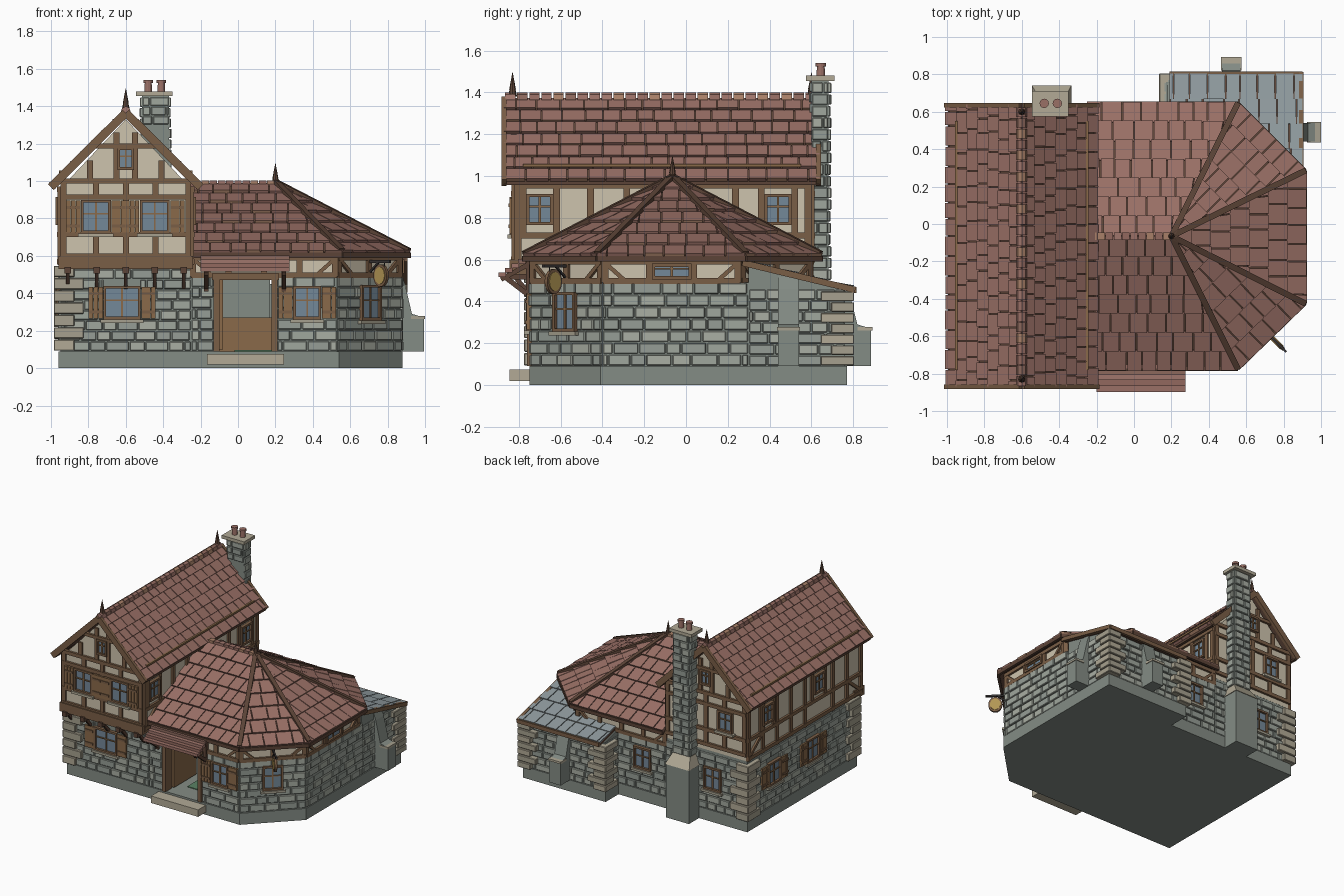
import bpy, bmesh, math, random
from mathutils import Vector as V, Matrix

if "Cube" in bpy.data.objects:
    bpy.data.objects.remove(bpy.data.objects["Cube"])

random.seed(4)
I = Matrix.Identity(4)
parts = {}

def mat(name, r, g, b):
    m = bpy.data.materials.new(name)
    m.diffuse_color = [((c / 255 + .055) / 1.055) ** 2.4 for c in (r, g, b)] + [1]
    m.use_nodes = True
    m.node_tree.nodes["Principled BSDF"].inputs["Base Color"].default_value = m.diffuse_color
    return m

STONE = [mat(f"stone{i}", *c) for i, c in enumerate([(160, 167, 158), (150, 158, 150), (170, 175, 164)])]
CORE = [mat("mortar", 132, 140, 133)]
TAN = [mat(f"pale_stone{i}", *c) for i, c in enumerate([(178, 170, 150), (166, 160, 142)])]
TILE = [mat(f"clay_tile{i}", *c) for i, c in enumerate([(154, 112, 102), (146, 105, 95), (160, 118, 108), (168, 128, 104), (140, 104, 92)])]
SLATE = [mat(f"slate{i}", *c) for i, c in enumerate([(145, 156, 160), (160, 168, 160), (136, 146, 152)])]
WOOD = [mat("timber", 122, 94, 70)]
DARK = [mat("dark_wood", 92, 68, 55)]
PLANK = [mat("shutter_wood", 138, 106, 74)]
PLASTER = [mat("plaster", 206, 196, 174)]
GLASS = [mat("glass", 116, 136, 152)]
IRON = [mat("iron", 55, 52, 52)]
GOLD = [mat("gold", 178, 150, 84)]
RUG = [mat("rug", 90, 130, 100)]

# ---- helpers: pieces collect into one mesh per named part ----
def paint(bm, mats, verts):
    k = random.randrange(len(mats))
    for f in {f for v in verts for f in v.link_faces}:
        f.material_index = k

def mesh(name, mats):
    return parts.setdefault(name, (bmesh.new(), mats))[0]

def span(name, mats, x0, x1, y0, y1, z0, z1, M=I):
    bm = mesh(name, mats)
    c = Matrix.Translation(((x0 + x1) / 2, (y0 + y1) / 2, (z0 + z1) / 2))
    r = bmesh.ops.create_cube(bm, size=1, matrix=M @ c @ Matrix.Diagonal((x1 - x0, y1 - y0, z1 - z0, 1)))
    paint(bm, mats, r["verts"])

def beam(name, mats, p, q, w, h, M=I):
    p, q = M @ V(p), M @ V(q)
    d = (q - p).normalized()
    y = (V((0, 0, 1)) if abs(d.z) < .99 else V((1, 0, 0))).cross(d).normalized()
    R = Matrix((d, y, d.cross(y))).transposed().to_4x4()
    span(name, mats, 0, (q - p).length, -w / 2, w / 2, -h / 2, h / 2, Matrix.Translation(p) @ R)

def loft(name, mats, a, b):
    bm = mesh(name, mats)
    va, vb = [bm.verts.new(p) for p in a], [bm.verts.new(p) for p in b]
    n = len(a)
    fs = [bm.faces.new(va[::-1]), bm.faces.new(vb)]
    fs += [bm.faces.new((va[i], va[(i + 1) % n], vb[(i + 1) % n], vb[i])) for i in range(n)]
    bmesh.ops.recalc_face_normals(bm, faces=fs)
    paint(bm, mats, va)

def extrude(name, mats, pts, vec):
    loft(name, mats, [V(p) for p in pts], [V(p) + V(vec) for p in pts])

def cone(name, mats, c, r1, r2, h, n=10, M=I):
    r = bmesh.ops.create_cone(mesh(name, mats), cap_ends=True, segments=n, radius1=r1, radius2=r2,
                              depth=h, matrix=Matrix.Translation(V(c) + V((0, 0, h / 2))) @ M)

def frame(p, q):
    # wall frame: x along the wall, -y outward, z up
    d = (V(q) - V(p)).normalized()
    M = Matrix(((d.x, -d.y, 0, p[0]), (d.y, d.x, 0, p[1]), (0, 0, 1, 0), (0, 0, 0, 1)))
    return M, (V(q) - V(p)).length

def window(M, u, z, w, h, shutters=False, sill=True):
    a, b, c, d = u - w / 2, u + w / 2, z - h / 2, z + h / 2
    span("window_glass", GLASS, a, b, -.008, .01, c, d, M)
    for s in ((a - .015, a, c, d), (b, b + .015, c, d), (a - .015, b + .015, c - .015, c), (a - .015, b + .015, d, d + .015)):
        span("window_frames", WOOD, s[0], s[1], -.025, .01, s[2], s[3], M)
    span("window_bars", PLANK, u - .005, u + .005, -.016, 0, c, d, M)
    span("window_bars", PLANK, a, b, -.016, 0, z + .01, z + .018, M)
    if sill:
        span("window_sills", TAN, a - .03, b + .03, -.035, .01, c - .033, c - .015, M)
    for s in (-1, 1) if shutters else ():
        for k in range(3):
            m = u + s * (w / 2 + .03 + k * .026)
            span("shutters", PLANK, m - .012, m + .012, -.024, .005, c - .01, d + .01, M)
        m = u + s * (w / 2 + .056)
        for zz in (c + .025, d - .025):
            span("shutter_battens", WOOD, m - .036, m + .036, -.03, 0, zz - .008, zz + .008, M)

def stones(M, L, z0, z1, holes=()):
    n = max(1, round((z1 - z0) / .055))
    h = (z1 - z0) / n
    for i in range(n):
        lo, hi = z0 + i * h, z0 + (i + 1) * h
        x = -random.uniform(0, .06)
        while x < L:
            nx = x + random.uniform(.07, .14)
            segs = [(max(x, 0), min(nx, L))]
            for u, z, w, hh, *_ in holes:
                if lo < z + hh / 2 and hi > z - hh / 2:
                    segs = [t for a, b in segs for t in ((a, min(b, u - w / 2 - .01)), (max(a, u + w / 2 + .01), b))]
            for a, b in segs:
                if b - a > .015:
                    span("stone_blocks", STONE, a + .003, b - .003, -random.uniform(.007, .014), .01, lo + .003, hi - .003, M)
            x = nx

def wall(p, q, top, wins=()):
    M, L = frame(p, q)
    span("stone_walls", CORE, 0, L, 0, .06, .085, top, M)
    stones(M, L, .09, top, wins)
    for w in wins:
        window(M, *w)

def timber(M, L, z0, z1, posts, rails, name="timber_frame"):
    for u in posts:
        span(name, WOOD, u - .016, u + .016, -.014, .01, z0, z1, M)
    for z in rails:
        span(name, WOOD, 0, L, -.017, .01, z - .014, z + .014, M)

def roof(name, mats, A, B, C, D, rows, thick=.02):
    A, B, C, D = map(V, (A, B, C, D))
    e, n = (B - A).normalized(), (B - A).cross(D - A).normalized()
    tri = [A, B, C] if (C - D).length < 1e-4 else [A, B, C, D]
    extrude(name + "_deck", DARK, tri, n * -.018)
    for r in range(rows):
        t0, t1 = r / rows, (r + 1) / rows
        lb, rb, lt, rt = A.lerp(D, t0), B.lerp(C, t0), A.lerp(D, t1), B.lerp(C, t1)
        ul, ur, vl, vr = ((p - A).dot(e) for p in (lb, rb, lt, rt))
        x = ul - random.uniform(0, .07)
        while x < ur:
            y = x + random.uniform(.075, .115)
            b0, b1 = max(x, ul), min(y - .006, ur)
            c0, c1 = min(max(x, vl), vr), max(min(y - .006, vr), vl)
            if b1 - b0 > .008:
                c1 = max(c1, c0 + .0005)
                q = [lb + e * (b0 - ul), lb + e * (b1 - ul), lt + e * (c1 - vl), lt + e * (c0 - vl)]
                k = random.uniform(.85, 1.15) * thick
                loft(name, mats, q, [q[0] + n * k, q[1] + n * k, q[2] + n * .006, q[3] + n * .006])
            x = y

def quoins(cx, cy, sx, sy, top):
    n = 7
    for i in range(n):
        lx, ly = (.16, .11) if i % 2 else (.11, .16)
        h = (top - .09) / n
        xs, ys = sorted((cx + sx * .035, cx + sx * (.035 - lx))), sorted((cy + sy * .035, cy + sy * (.035 - ly)))
        span("corner_quoins", TAN, *xs, *ys, .093 + i * h, .087 + (i + 1) * h)

# ---- plinth and stone ground floor ----
extrude("plinth", CORE, [(x, y, 0) for x, y in ((-.96, -.75), (.54, -.75), (.88, -.41), (.88, .77), (.16, .77), (.16, .61), (-.96, .61))], (0, 0, .09))
span("tower_base", CORE, -.949, -.25, -.739, .599, .085, .55)
wall((-.95, -.74), (-.25, -.74), .53, [(.33, .35, .17, .15, True)])
wall((-.25, -.74), (-.13, -.74), .49)
wall((.21, -.74), (.53, -.74), .49, [(.16, .35, .12, .15, True)])
wall((.53, -.74), (.87, -.40), .49, [(.24, .35, .12, .16)])
wall((.87, -.40), (.87, .3), .49)
wall((.87, .3), (.87, .76), .46)
wall((.87, .76), (.17, .76), .45)
wall((.17, .76), (.17, .6), .45)
wall((.17, .6), (-.25, .6), .49, [(.22, .34, .12, .14)])
wall((-.25, .6), (-.95, .6), .53, [(.41, .34, .12, .15)])
wall((-.95, .6), (-.95, -.74), .53, [(.32, .35, .13, .15, True), (.8, .35, .13, .15, True)])
for q in ((-.95, -.74, -1, -1, .55), (-.95, .6, -1, 1, .53), (.87, .77, 1, 1, .45), (.17, .77, -1, 1, .45)):
    quoins(*q)

# ---- lean-to with slate roof and buttresses ----
extrude("lean_to_body", CORE, [(.18, .3, .3), (.18, .755, .3), (.18, .755, .455), (.18, .3, .565)], (.685, 0, 0))
roof("slate_roof", SLATE, (.9, .8, .462), (.19, .8, .462), (.19, .27, .592), (.9, .27, .592), 4, .014)
beam("lean_to_verge", WOOD, (.895, .27, .585), (.895, .81, .455), .025, .03)
beam("lean_to_verge", WOOD, (.19, .805, .455), (.9, .805, .455), .02, .03)
prof = ((0, .09), (.125, .09), (.125, .27), (.06, .29), (.02, .46), (0, .52))
extrude("buttresses", CORE, [(.87 + o, .44, z) for o, z in prof], (0, .1, 0))
extrude("buttresses", CORE, [(.47, .76 + o, min(z, .45)) for o, z in prof], (.1, 0, 0))
span("buttress_caps", TAN, .925, 1.0, .435, .545, .262, .278)
span("buttress_caps", TAN, .465, .575, .82, .893, .262, .278)

# ---- hall: timber band and hipped tile roof ----
hall = [(-.25, -.735), (.528, -.735), (.865, -.398), (.865, .258), (.528, .595), (-.25, .595)]
extrude("hall_plaster_band", PLASTER, [(x, y, .488) for x, y in hall], (0, 0, .122))
for p, q in zip(hall, hall[1:]):
    M, L = frame(p, q)
    n = max(2, round(L / .2))
    us = [.01 + (L - .02) * i / n for i in range(n + 1)]
    timber(M, L, .49, .6, us, (.497, .59), "hall_timber")
    for u, s in ((us[0], 1), (us[-1], -1)):
        beam("hall_braces", WOOD, (u, -.006, .585), (u + s * .09, -.006, .505), .02, .02, M)
window(frame(hall[2], hall[3])[0], .33, .543, .16, .045, False, False)
eave = [(-.25, -.775, .612), (.555, -.775, .612), (.915, -.425, .612), (.915, .285, .612), (.555, .645, .612), (-.25, .645, .612)]
apex, back = (.2, -.065, .985), (-.25, -.065, .985)
for i, (p, q) in enumerate(zip(eave, eave[1:])):
    roof("hall_roof", TILE, p, q, back if i == 4 else apex, back if i == 0 else apex, 7)
    beam("hall_fascia", DARK, V(p) - V((0, 0, .008)), V(q) - V((0, 0, .008)), .02, .028)
for p in eave[1:5]:
    beam("hip_ridges", DARK, V(p) + V((0, 0, .018)), V(apex) + V((0, 0, .014)), .032, .022)
for i in range(10):
    span("hall_ridge_tiles", TILE, -.24 + i * .044, -.2 + i * .044, -.085, -.045, .975, 1.003)

# ---- tower: jettied timber storey ----
extrude("tower_plaster", PLASTER, [(-.95, -.82, .55), (-.25, -.82, .55), (-.25, -.82, .96), (-.6, -.82, 1.33), (-.95, -.82, .96)], (0, 1.42, 0))
span("jetty_beam", WOOD, -.96, -.24, -.845, -.72, .53, .6)
for x in (-.91, -.755, -.6, -.445, -.29):
    span("jetty_joists", DARK, x - .018, x + .018, -.86, -.72, .505, .54)
    beam("jetty_brackets", DARK, (x, -.745, .43), (x, -.82, .52), .02, .022)
for p, q, wins in (((-.95, -.82), (-.25, -.82), [(.19, .81, .13, .15, True), (.505, .81, .13, .15, True)]),
                   ((-.25, .6), (-.95, .6), [(.52, .82, .1, .13, False)])):
    M, L = frame(p, q)
    timber(M, L, .6, 1.0, (.016, L / 2, L - .016), (.6, .715, .915, 1.0))
    timber(M, L, .6, .715, (.19, .51), ())
    timber(M, L, .92, 1.0, (.19, .51), ())
    timber(M, L, 1.0, 1.26, (.3, .4), ())
    timber(M, L, 1.0, 1.11, (.16, .54), ())
    span("timber_frame", WOOD, .17, .53, -.017, .01, 1.175, 1.2, M)
    window(M, .35, 1.12, .06, .09, False, False)
    for w in wins:
        window(M, *w)
for p, q, us in (((-.25, -.82), (-.25, .6), (.12, 1.26)), ((-.95, .6), (-.95, -.82), (.24, .88))):
    M, L = frame(p, q)
    timber(M, L, .55, .97, [.016 + i * (L - .032) / 8 for i in range(9) if all(abs(i * L / 8 - u) > .06 for u in us)], (.57, .715, .955))
    for u in us:
        window(M, u, .84, .1, .12, False, False)
        timber(M, L, .72, .96, (u - .08, u + .08), ())
    for u, s in ((.03, 1), (L - .03, -1)):
        beam("tower_braces", WOOD, (u, -.005, .59), (u + s * .15, -.005, .71), .02, .024, M)

# ---- tower roof, bargeboards, ridge, finials ----
for s in (1, -1):
    y0, y1 = (-.87, .64) if s > 0 else (.64, -.87)
    roof("tower_roof", TILE, (-.6 + s * .395, y0, .975), (-.6 + s * .395, y1, .975), (-.6, y1, 1.368), (-.6, y0, 1.368), 7)
    for y in (-.87, .635):
        beam("bargeboards", WOOD, (-.6 + s * .4, y, .968), (-.6, y, 1.365), .024, .045)
    beam("roof_rails", PLANK, (-.6 + s * .35, -.78, 1.05), (-.6 + s * .35, .55, 1.05), .014, .014)
    beam("tower_eave_boards", DARK, (-.6 + s * .385, -.87, .97), (-.6 + s * .385, .64, .97), .02, .025)
for i in range(26):
    y = -.865 + i * .0575
    extrude("tower_ridge_tiles", TILE, [(-.628, y, 1.365), (-.572, y, 1.365), (-.58, y, 1.39), (-.6, y, 1.4), (-.62, y, 1.39)], (0, .05, 0))
for x, y, z in ((-.6, -.83, 1.38), (-.6, .6, 1.38), (.2, -.065, .98)):
    cone("finials", DARK, (x, y, z), .022, .014, .035, 8)
    cone("finials", DARK, (x, y, z + .035), .016, .001, .08, 8)

# ---- chimney ----
span("chimney_base", CORE, -.54, -.34, .59, .735, 0, .42)
loft("chimney_shoulder", TAN, [(-.545, .59, .42), (-.335, .59, .42), (-.335, .74, .42), (-.545, .74, .42)],
     [(-.515, .59, .5), (-.365, .59, .5), (-.365, .685, .5), (-.515, .685, .5)])
span("chimney_shaft", CORE, -.512, -.368, .6, .682, .4, 1.46)
for p, q, z in (((-.368, .682), (-.512, .682), .5), ((-.512, .682), (-.512, .6), .5), ((-.368, .6), (-.368, .682), .5), ((-.512, .6), (-.368, .6), 1.3)):
    stones(*frame(p, q), z, 1.45)
span("chimney_cap", TAN, -.545, -.35, .575, .71, 1.455, 1.48)
for x in (-.48, -.41):
    cone("chimney_pots", TILE[:1], (x, .645, 1.48), .021, .018, .05, 12)
    cone("chimney_pots", TILE[:1], (x, .645, 1.525), .025, .025, .016, 12)

# ---- doorway, step, canopy, and what shows inside ----
span("door_step", TAN, -.165, .245, -.845, -.74, .02, .075)
for x in (-.13, .18):
    span("door_frame", WOOD, x, x + .03, -.76, -.68, .09, .49)
span("door_frame", WOOD, -.14, .22, -.762, -.68, .47, .505)
span("door_leaf", PLANK, -.1, -.08, -.68, -.4, .1, .47)
span("counter", PLANK, -.12, .3, -.06, .02, .09, .27)
span("rug", RUG, -.02, .2, -.6, -.3, .09, .096)
for i in range(5):
    beam("canopy_boards", TILE, (-.2, -.755 - i * .031, .612 - i * .021), (.275, -.755 - i * .031, .612 - i * .021), .036, .022)
for x in (-.17, .245):
    beam("canopy_brackets", DARK, (x, -.74, .42), (x, -.87, .52), .022, .024)
    beam("canopy_brackets", DARK, (x, -.74, .585), (x, -.885, .505), .022, .022)
    span("canopy_brackets", DARK, x - .012, x + .012, -.765, -.735, .41, .6)

# ---- hanging sign on the angled corner ----
S = Matrix.Translation((.765, -.635, .495)) @ Matrix.Rotation(math.radians(-45), 4, 'Z')
beam("sign_arm", IRON, (-.09, 0, .075), (.07, 0, .075), .012, .014, S)
beam("sign_arm", IRON, (-.08, 0, .02), (-.02, 0, .07), .01, .01, S)
for x in (-.025, .025):
    beam("sign_arm", IRON, (x, 0, .04), (x, 0, .075), .006, .006, S)
for name, m, r, h in (("sign_board", WOOD, .05, .018), ("sign_face", GOLD, .038, .026)):
    bmesh.ops.create_cone(mesh(name, m), cap_ends=True, segments=20, radius1=r, radius2=r, depth=h,
                          matrix=S @ Matrix.Diagonal((1, 1, 1.2, 1)) @ Matrix.Rotation(math.pi / 2, 4, 'X'))

# ---- turn collected parts into objects ----
for name, (bm, mats) in parts.items():
    me = bpy.data.meshes.new(name)
    bm.to_mesh(me)
    bm.free()
    for m in mats:
        me.materials.append(m)
    ob = bpy.data.objects.new(name, me)
    bpy.context.collection.objects.link(ob)
    if name in ("stone_blocks", "corner_quoins"):
        b = ob.modifiers.new("worn_edges", 'BEVEL')
        b.width, b.segments = .004, 1
